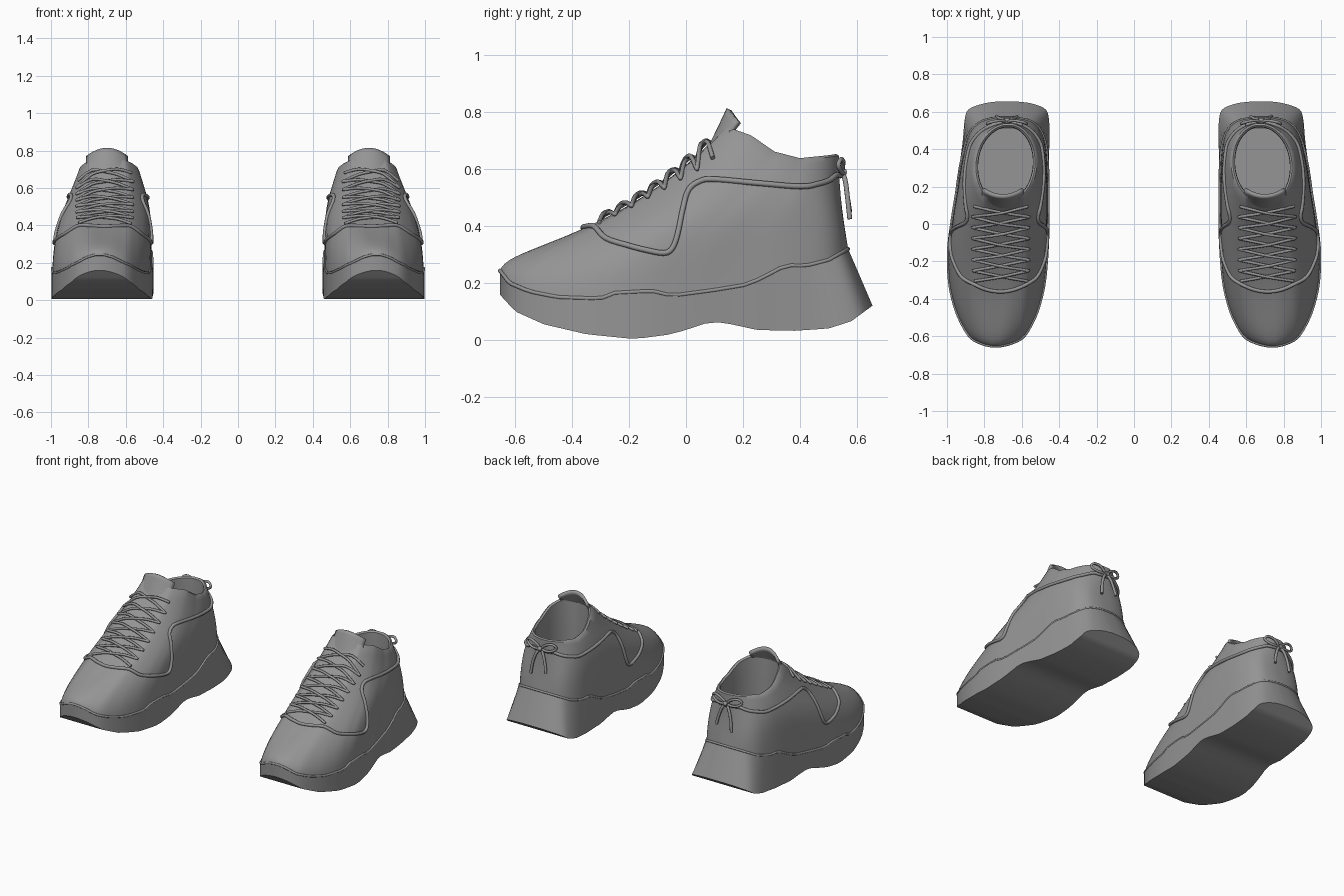
import bpy, bmesh, math
from mathutils import Vector
from mathutils.bvhtree import BVHTree

cube = bpy.data.objects.get("Cube")
if cube:
    bpy.data.objects.remove(cube)

grey = bpy.data.materials.new("mid_grey")
grey.use_nodes = True
grey.diffuse_color = (0.3, 0.3, 0.3, 1)
grey.node_tree.nodes["Principled BSDF"].inputs["Base Color"].default_value = (0.3, 0.3, 0.3, 1)

N = 48          # stations from toe to heel
# outline of the shoe: y, inner x, outer x; the heel differs between sole edge and ground
FRONT = [(-.654, .715, .765), (-.638, .65, .825), (-.6, .583, .885), (-.5, .525, .942),
         (-.4, .492, .975), (-.3, .472, .993), (-.15, .459, .998), (0, .455, .981),
         (.15, .453, .957), (.3, .456, .935)]
EDGE = FRONT + [(.42, .466, .908), (.5, .495, .875), (.545, .54, .825), (.563, .60, .77), (.57, .65, .72)]
GROUND = FRONT + [(.45, .452, .915), (.56, .455, .905), (.615, .475, .882), (.645, .55, .80), (.656, .64, .72)]
# heights along y: sole underside, sole top edge, collar edge
UNDER = [(-.655, .16), (-.6, .10), (-.5, .055), (-.35, .02), (-.18, .003), (-.05, .02), (.03, .045),
         (.09, .065), (.16, .055), (.25, .035), (.38, .032), (.5, .04), (.58, .065), (.655, .12)]
SOLE_TOP = [(-.655, .245), (-.62, .2), (-.55, .17), (-.45, .15), (-.3, .145), (-.25, .165), (-.12, .172),
            (-.05, .155), (.1, .175), (.22, .195), (.3, .235), (.35, .262), (.42, .26), (.5, .28), (.57, .32)]
COLLAR = [(.09, .70), (.14, .742), (.23, .71), (.31, .655), (.4, .632), (.5, .642), (.55, .65)]


def spline(pts, t):
    """Catmull-Rom point at t in 0..1."""
    f = min(max(t, 0), 1) * (len(pts) - 1)
    i = min(int(f), len(pts) - 2)
    u = f - i
    p = [Vector(pts[min(max(k, 0), len(pts) - 1)]) for k in range(i - 1, i + 3)]
    return 0.5 * (2 * p[1] + (p[2] - p[0]) * u + (2 * p[0] - 5 * p[1] + 4 * p[2] - p[3]) * u * u
                  + (3 * p[1] - p[0] - 3 * p[2] + p[3]) * u ** 3)


def height(table, y):
    for (y0, z0), (y1, z1) in zip(table, table[1:]):
        if y <= y1:
            u = max(0, (y - y0) / (y1 - y0))
            return z0 + (z1 - z0) * u
    return table[-1][1]


def ring(point):
    """Closed loop: inner side toe to heel, then outer side back to the toe."""
    s = [i / (N - 1) for i in range(N)]
    return [point(t, 0) for t in s] + [point(t, 1) for t in reversed(s)]


def base(s, side, inset=0.0):
    p = spline(EDGE, s)
    x = p[1 + side] + (inset if side == 0 else -inset)
    return Vector((x, p[0], height(SOLE_TOP, p[0])))


def ground(s, side):
    p = spline(GROUND, s)
    return Vector((p[1 + side], p[0], height(UNDER, p[0])))


def mirror(o):
    o.modifiers.new("Pair", 'MIRROR').use_mirror_merge = False
    return o


def loft(name, rings, cap_first=False, cap_last=False):
    bm = bmesh.new()
    vs = [[bm.verts.new(p) for p in r] for r in rings]
    n = len(rings[0])
    for a, b in zip(vs, vs[1:]):
        for i in range(n):
            j = (i + 1) % n
            bm.faces.new((a[i], a[j], b[j], b[i]))
    for use, r in ((cap_first, vs[0]), (cap_last, vs[-1])):
        if use:
            for i in range(N - 1):
                bm.faces.new((r[i], r[i + 1], r[n - 2 - i], r[n - 1 - i]))
    bmesh.ops.recalc_face_normals(bm, faces=bm.faces)
    return finish(name, bm)


def add_object(name, data):
    data.materials.append(grey)
    o = bpy.data.objects.new(name, data)
    bpy.context.collection.objects.link(o)
    bpy.ops.object.select_all(action='DESELECT')
    o.select_set(True)
    bpy.context.view_layer.objects.active = o
    return o


def finish(name, bm):
    me = bpy.data.meshes.new(name)
    bm.to_mesh(me)
    bm.free()
    o = add_object(name, me)
    bpy.ops.object.shade_smooth_by_angle(angle=math.radians(40))
    return mirror(o)


def cord(name, pts, radius, closed=False, steps=4):
    """Round cord through the points, on both shoes."""
    if steps > 1:
        m = (len(pts) - 1) * steps
        pts = [spline(pts, i / m) for i in range(m + 1)]
    cu = bpy.data.curves.new(name, 'CURVE')
    cu.dimensions = '3D'
    cu.bevel_depth = radius
    cu.bevel_resolution = 2
    cu.use_fill_caps = True
    sp = cu.splines.new('POLY')
    sp.points.add(len(pts) - 1)
    for q, p in zip(sp.points, pts):
        q.co = (*p, 1)
    sp.use_cyclic_u = closed
    add_object(name, cu)
    bpy.ops.object.convert(target='MESH')
    return mirror(bpy.context.view_layer.objects.active)


# --- sole: flared backwards under the heel
loft("sole", [ring(ground), ring(base)], True, True)
cord("sole_piping", ring(lambda s, d: base(s, d, .004)), .007, True, 1)


# --- upper: curved walls from the sole edge to the collar, then a lining down to the insole
def collar(s, side, grow=0.0):
    a = math.pi * (.04 + .92 * s)
    y = .318 - (.221 + grow) * math.cos(a)
    x = .672 + (.168 + grow) * math.sin(a) * (1 if side else -1) + .03 * (1 - s)
    return Vector((x, y, height(COLLAR, y)))


def wall(t):
    def point(s, side):
        sign = 1 if side else -1
        w = ((math.cos(math.pi * s) + 1) / 2) ** 2
        sn = math.sin(math.pi * s)
        b, c = base(s, side, .006), collar(s, side)
        p1 = b + Vector((-.008 * sign * sn, .025 * w - .02 * (1 - w) * (1 - sn), .12 + .1 * sn - .03 * w))
        p2 = c + Vector(((.09 if side else .07) * sn * sign, -.35 * w, -.12 - .24 * w))
        u = 1 - t
        return b * u ** 3 + p1 * 3 * t * u * u + p2 * 3 * t * t * u + c * t ** 3
    return ring(point)


def lining(grow, drop):
    def point(s, side):
        c = collar(s, side, grow)
        return Vector((c.x, c.y, c.z + (.285 - c.z) * drop))
    return ring(point)


upper = loft("upper", [wall(i / 20) for i in range(21)]
             + [lining(-.01, -.02), lining(-.02, .0), lining(-.022, .3), lining(-.015, 1)], False, True)
tree = BVHTree.FromPolygons([v.co for v in upper.data.vertices],
                            [p.vertices[:] for p in upper.data.polygons])


def onto(origin, direction, lift):
    """Point on the upper hit by a ray, lifted along the surface normal."""
    hit, nor, _, _ = tree.ray_cast(Vector(origin), Vector(direction))
    if hit is None:
        hit, nor, _, _ = tree.find_nearest(Vector(origin) + Vector(direction) * .8)
    if nor.dot(Vector(direction)) > 0:
        nor = -nor
    return hit + nor * lift


# --- trim cord: heel, along each side, dipping down and over the vamp
TRIM = [(.5, .56), (.46, .547), (.4, .538), (.25, .55), (.1, .563), (.05, .556), (.01, .525), (-.01, .46),
        (-.03, .37), (-.05, .32), (-.08, .305), (-.14, .315), (-.2, .33), (-.28, .355)]
outer = [onto((2, y, z), (-1, 0, 0), .004) for y, z in TRIM]
inner = [onto((0, y, z), (1, 0, 0), .004) for y, z in TRIM]
vamp = [onto((.715 + d, -.36 + .04 * (abs(d) / .14) ** 2, 2), (0, 0, -1), .004)
        for d in (.14, .07, 0, -.07, -.14)]
heel = [onto((x, 2, .578), (0, -1, 0), .005) for x in (.60, .64, .68, .72, .76)]
cord("trim_cord", heel + outer + vamp + inner[::-1] + heel[:1], .010)

# --- heel bow
knot = Vector((.68, heel[2].y + .004, .59))
for sign, side in ((-1, "inner"), (1, "outer")):
    def at(x, y, z):
        return knot + Vector((x * sign, y, z))
    cord(side + "_bow_loop", [at(0, 0, 0), at(.04, .005, .035), at(.085, -.003, .045), at(.105, -.012, .025),
                              at(.08, -.002, .002), at(.04, .005, -.004), at(0, 0, 0)], .008)
    cord(side + "_bow_tail", [at(0, 0, 0), at(.025, .012, -.03), at(.045, .02, -.09),
                              at(.055, .028, -.165 if sign > 0 else -.14)], .009)
cord("bow_knot", [knot + Vector((-.014, .004, 0)), knot + Vector((.014, .004, 0))], .015, False, 1)

# --- crossed laces up the front, each row slanting up to the next
ROWS = 7
for sign, name in ((1, "first_lace"), (-1, "second_lace")):
    pts = []
    for r in range(ROWS):
        y = -.275 + .345 * r / (ROWS - 1)
        d = sign * (1 if r % 2 else -1)
        for k in (-1, -.5, 0, .5, 1):
            lift = .009 + .006 * (1 - abs(k)) * (1 + sign * .6)
            pts.append(onto((.712 + d * k * .138, y + .027 * k, 2), (0, 0, -1), lift))
    cord(name, pts, .008, False, 3)

# --- tongue: thin curved plate with a rounded top
bm = bmesh.new()
grid = []
for i in range(13):
    u = i / 6 - 1
    row = []
    for j in range(9):
        v = j / 8
        p = spline([(.02, .58), (.07, .665), (.11, .745), (.143, .815)], v)
        row.append(bm.verts.new((.70 + .112 * u, p[0] + .04 * u * u * (.3 + .7 * v),
                                 p[1] - .045 * u * u * v)))
    grid.append(row)
for a, b in zip(grid, grid[1:]):
    for j in range(8):
        bm.faces.new((a[j], b[j], b[j + 1], a[j + 1]))
tongue = finish("tongue", bm)
thick = tongue.modifiers.new("Thickness", 'SOLIDIFY')
thick.thickness = .018
tongue.modifiers.move(len(tongue.modifiers) - 1, 0)
